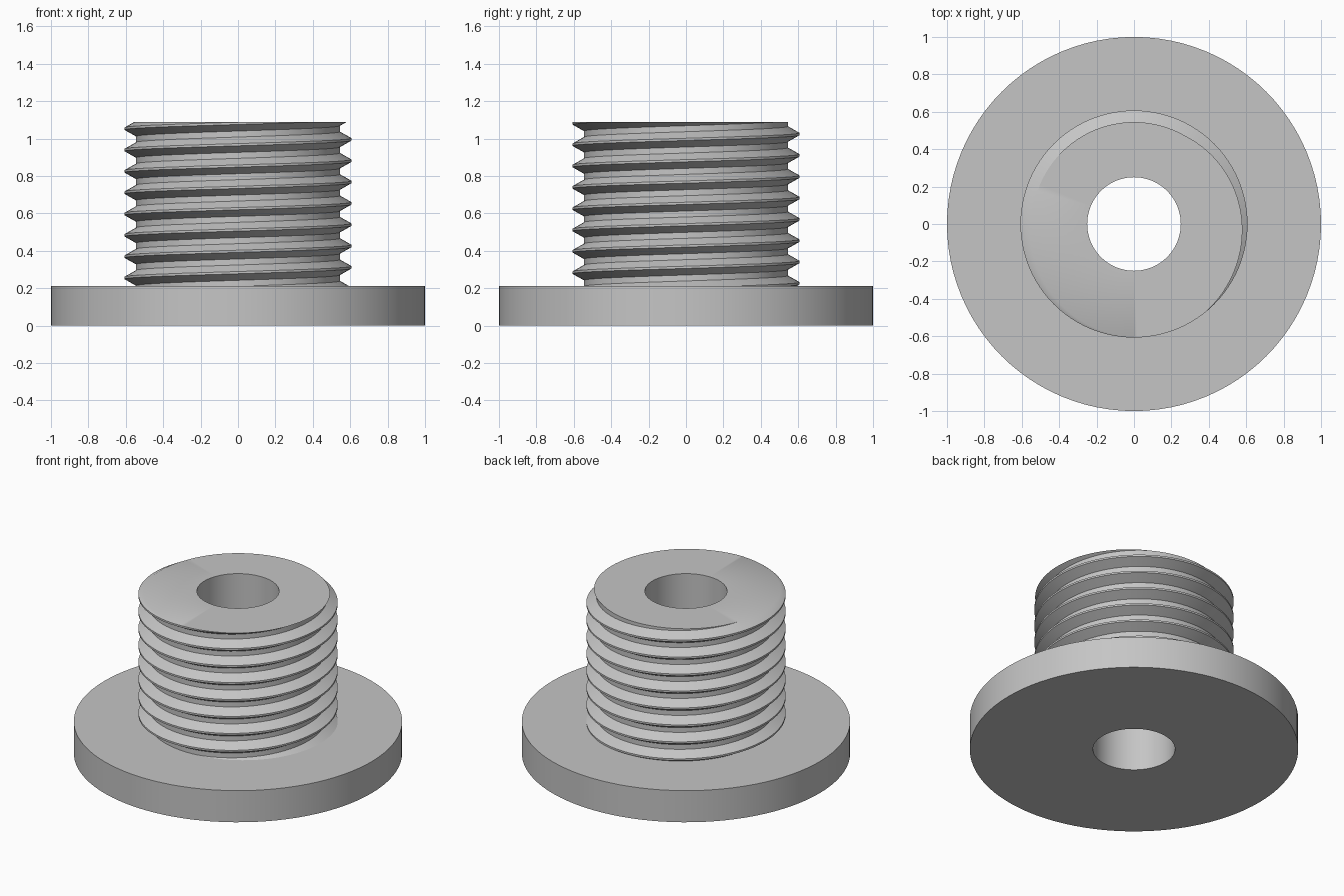
import bpy, bmesh, math
from mathutils import Vector

cube = bpy.data.objects.get("Cube")
if cube:
    bpy.data.objects.remove(cube, do_unlink=True)

SEG = 96
BORE = 0.25
FLANGE_TOP = 0.2125
TOP = 1.088
PITCH = 0.114
CREST_START = 0.084      # crest height at angle zero on the first turn
TURNS = 10

grey = bpy.data.materials.new("plain grey")
grey.use_nodes = True
colour = (0.56, 0.56, 0.56, 1)
grey.diffuse_color = colour
grey.node_tree.nodes["Principled BSDF"].inputs["Base Color"].default_value = colour


def polar(r, i, z):
    a = math.tau * i / SEG
    return Vector((r * math.cos(a), r * math.sin(a), z))


def finish(name, bm):
    bmesh.ops.recalc_face_normals(bm, faces=bm.faces[:])
    mesh = bpy.data.meshes.new(name)
    bm.to_mesh(mesh)
    bm.free()
    mesh.materials.append(grey)
    obj = bpy.data.objects.new(name, mesh)
    bpy.context.collection.objects.link(obj)
    bpy.ops.object.select_all(action='DESELECT')
    obj.select_set(True)
    bpy.context.view_layer.objects.active = obj
    bpy.ops.object.shade_smooth_by_angle(angle=math.radians(30))


# Flange: a lathed disc with the lower part of the bore
bm = bmesh.new()
profile = [(BORE, FLANGE_TOP), (BORE, 0), (1, 0), (1, FLANGE_TOP), (0.5, FLANGE_TOP)]
rings = [[bm.verts.new(polar(r, i, z)) for i in range(SEG)] for r, z in profile]
for low, high in zip(rings, rings[1:]):
    for i in range(SEG):
        j = (i + 1) % SEG
        bm.faces.new((low[i], low[j], high[j], high[i]))
finish("flange", bm)

# Threaded stem: one tooth swept up a right-handed helix, turns joined at the root
bm = bmesh.new()
tooth = [(0.545, -0.041), (0.607, -0.006), (0.607, 0.006), (0.545, 0.041)]
cols = []
for i in range(SEG * TURNS + 1):
    z = CREST_START + PITCH * i / SEG
    cols.append([bm.verts.new(polar(r, i, z + dz)) for r, dz in tooth])
for i in range(SEG * TURNS):
    a, b = cols[i], cols[i + 1]
    for k in range(3):
        bm.faces.new((a[k], b[k], b[k + 1], a[k + 1]))
    if i + SEG < SEG * TURNS:
        bm.faces.new((a[3], b[3], cols[i + SEG + 1][0], cols[i + SEG][0]))

# Trim the helix flat at the top and just inside the flange
for height, up in ((TOP, 1), (FLANGE_TOP - 0.01, -1)):
    bmesh.ops.bisect_plane(bm, geom=bm.verts[:] + bm.edges[:] + bm.faces[:], dist=1e-5,
                           plane_co=(0, 0, height), plane_no=(0, 0, up), clear_outer=True)

# Upper bore wall and the flat end face around it
rim = [e for e in bm.edges if e.is_boundary and all(v.co.z > TOP - 1e-4 for v in e.verts)]
upper = [bm.verts.new(polar(BORE, i, TOP)) for i in range(SEG)]
lower = [bm.verts.new(polar(BORE, i, FLANGE_TOP)) for i in range(SEG)]
hole = []
for i in range(SEG):
    j = (i + 1) % SEG
    bm.faces.new((upper[i], upper[j], lower[j], lower[i]))
    hole.append(bm.edges.get((upper[i], upper[j])))
bmesh.ops.triangle_fill(bm, use_beauty=True, edges=rim + hole, normal=(0, 0, 1))
finish("threaded_stem", bm)
